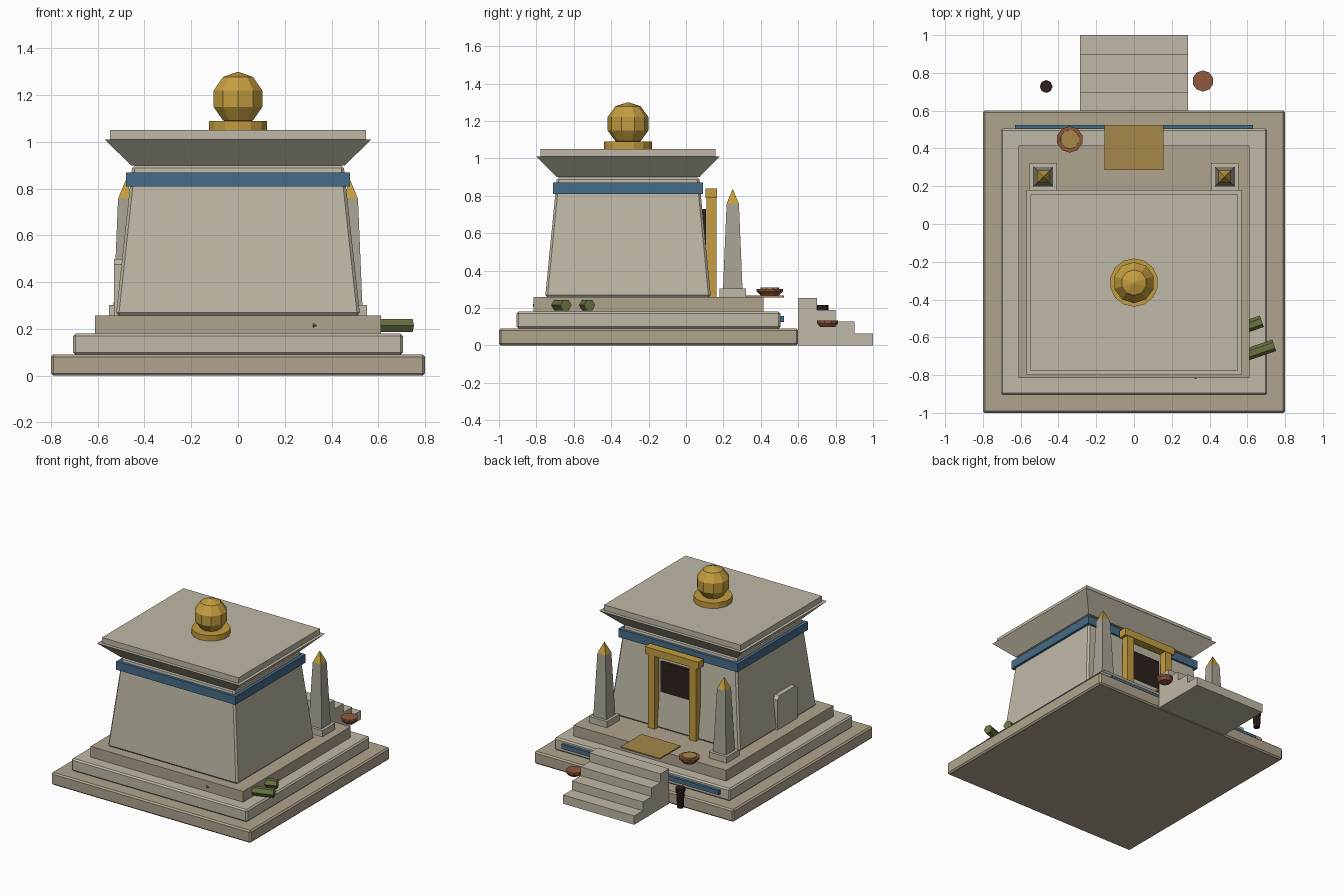
import bpy, bmesh
from math import sin, cos, pi, radians
from mathutils import Vector

if "Cube" in bpy.data.objects:
    bpy.data.objects.remove(bpy.data.objects["Cube"])

CY = -0.31  # centre of the shrine in y


def material(name, rgb):
    m = bpy.data.materials.new(name)
    m.diffuse_color = (*rgb, 1)
    m.use_nodes = True
    m.node_tree.nodes["Principled BSDF"].inputs["Base Color"].default_value = m.diffuse_color
    return m


STONE = material("pale_stone", (0.52, 0.48, 0.38))
SAND = material("sandstone", (0.43, 0.37, 0.27))
GREY = material("weathered_stone", (0.40, 0.37, 0.31))
GOLD = material("gold", (0.55, 0.34, 0.05))
MAT = material("woven_straw", (0.38, 0.25, 0.07))
BLUE = material("blue_paint", (0.06, 0.15, 0.25))
DARK = material("dark_wood", (0.025, 0.015, 0.012))
CLAY = material("clay", (0.28, 0.10, 0.045))
GREEN = material("reed", (0.14, 0.17, 0.055))


def loft(name, rings, mat, bevel=0):
    """Flat-faced solid through a list of equally sized point rings."""
    bm = bmesh.new()
    vs = [[bm.verts.new(p) for p in ring] for ring in rings]
    n = len(vs[0])
    for a, b in zip(vs, vs[1:]):
        for i in range(n):
            j = (i + 1) % n
            bm.faces.new((a[i], a[j], b[j], b[i]))
    bm.faces.new(vs[0][::-1])
    bm.faces.new(vs[-1])
    bmesh.ops.recalc_face_normals(bm, faces=bm.faces)
    me = bpy.data.meshes.new(name)
    bm.to_mesh(me)
    bm.free()
    me.materials.append(mat)
    ob = bpy.data.objects.new(name, me)
    bpy.context.collection.objects.link(ob)
    if bevel:
        mod = ob.modifiers.new("bevel", 'BEVEL')
        mod.width, mod.segments = bevel, 1
    return ob


def frustum(name, cx, cy, levels, mat, bevel=0):
    """Rectangular stack; levels are (z, half x, half y)."""
    corners = ((-1, -1), (1, -1), (1, 1), (-1, 1))
    return loft(name, [[(cx + a * hx, cy + b * hy, z) for a, b in corners]
                       for z, hx, hy in levels], mat, bevel)


def box(name, x0, x1, y0, y1, z0, z1, mat, bevel=0):
    hx, hy = (x1 - x0) / 2, (y1 - y0) / 2
    return frustum(name, (x0 + x1) / 2, (y0 + y1) / 2,
                   [(z0, hx, hy), (z1, hx, hy)], mat, bevel)


def lathe(name, cx, cy, profile, n, mat):
    """Turned solid with a vertex on the y axis; profile is (radius, z)."""
    return loft(name, [[(cx - r * sin(2 * pi * i / n), cy + r * cos(2 * pi * i / n), z)
                        for i in range(n)] for r, z in profile], mat)


# stepped platform
box("platform_lower", -0.8, 0.8, -1.0, 0.6, 0, 0.09, SAND, 0.01)
box("platform_middle", -0.705, 0.705, -0.905, 0.505, 0.09, 0.18, STONE, 0.01)
box("platform_upper", -0.612, 0.612, -0.815, 0.415, 0.18, 0.258, SAND)
box("platform_blue_strip", -0.63, 0.63, 0.50, 0.525, 0.125, 0.157, BLUE)

# stairs: one stepped side profile swept across x
steps = [(0.6, 0)] + [(1.0, 0)]
for i in range(4):
    z = 0.0635 * (i + 1)
    steps += [(1.0 - 0.1 * i, z), (0.9 - 0.1 * i, z)]
loft("stairs", [[(x, y, z) for y, z in steps] for x in (-0.285, 0.285)], STONE)

# sloped walls, painted band, flared cornice, roof
frustum("walls", 0, CY, [(0.258, 0.522, 0.443), (0.90, 0.452, 0.38)], STONE, 0.012)
frustum("blue_band", 0, CY, [(0.81, 0.478, 0.402), (0.87, 0.478, 0.402)], BLUE)
frustum("cornice", 0, CY, [(0.90, 0.457, 0.382), (1.01, 0.57, 0.49)], STONE)
frustum("roof_slab", 0, CY, [(1.005, 0.547, 0.467), (1.05, 0.547, 0.467)], STONE)

# gold finial: collar and faceted ball
lathe("finial_collar", 0, CY, [(0.128, 1.05), (0.128, 1.09)], 14, GOLD)
R = 0.115
ball = [(R * cos(radians(a)), 1.185 + R * sin(radians(a))) for a in (-54, -18, 18, 54)]
lathe("finial_ball", 0, CY, [(0.001, 1.07)] + ball + [(0.001, 1.30)], 10, GOLD)

# doorway on the stair side
box("door", -0.13, 0.13, 0.0, 0.108, 0.258, 0.73, DARK)
for s, side in ((-1, "left"), (1, "right")):
    box(f"door_post_{side}", s * 0.165 - 0.027, s * 0.165 + 0.027,
        0.11, 0.162, 0.258, 0.79, GOLD)
box("door_lintel", -0.215, 0.215, 0.105, 0.165, 0.788, 0.84, GOLD)

# obelisks with gold tips
for s, side in ((-1, "left"), (1, "right")):
    x, y = s * 0.48, 0.25
    box(f"obelisk_base_{side}", x - 0.072, x + 0.072, y - 0.072, y + 0.072,
        0.258, 0.303, STONE)
    frustum(f"obelisk_shaft_{side}", x, y, [(0.303, 0.052, 0.052), (0.757, 0.033, 0.033)], GREY)
    frustum(f"obelisk_tip_{side}", x, y, [(0.757, 0.033, 0.033), (0.835, 0.001, 0.001)], GOLD)

# carved slab leaning on the side wall
outline = [(-0.525, 0.258), (-0.29, 0.258), (-0.29, 0.475), (-0.315, 0.5),
           (-0.50, 0.5), (-0.525, 0.475)]
loft("side_slab", [[(x, y, z) for y, z in outline] for x in (-0.53, -0.47)], STONE)

# mat, bowls and pot
box("entrance_mat", -0.157, 0.157, 0.285, 0.525, 0.257, 0.266, MAT)
lathe("offering_bowl", -0.34, 0.448, [(0.045, 0.26), (0.052, 0.272), (0.07, 0.288),
                                      (0.07, 0.302), (0.052, 0.302)], 10, CLAY)
lathe("bowl_filling", -0.34, 0.448, [(0.052, 0.29), (0.05, 0.309)], 10, MAT)
lathe("small_bowl", 0.365, 0.757, [(0.04, 0.098), (0.056, 0.118), (0.056, 0.134)], 10, CLAY)
lathe("dark_pot", -0.465, 0.728, [(0.022, 0.07), (0.028, 0.18), (0.034, 0.19),
                                  (0.034, 0.215)], 8, DARK)

# bundle of hexagonal reeds poking from the platform
for i, (ex, ey) in enumerate(((0.742, -0.642), (0.677, -0.515))):
    d = Vector((cos(radians(19)), sin(radians(19)), 0))
    side = Vector((d.y, -d.x, 0))
    end = Vector((ex, ey, 0.215))
    loft(f"reed_{i + 1}", [[p + side * 0.032 * cos(pi * k / 3)
                            + Vector((0, 0, 0.032 * sin(pi * k / 3))) for k in range(6)]
                           for p in (end - d * 0.455, end)], GREEN)
